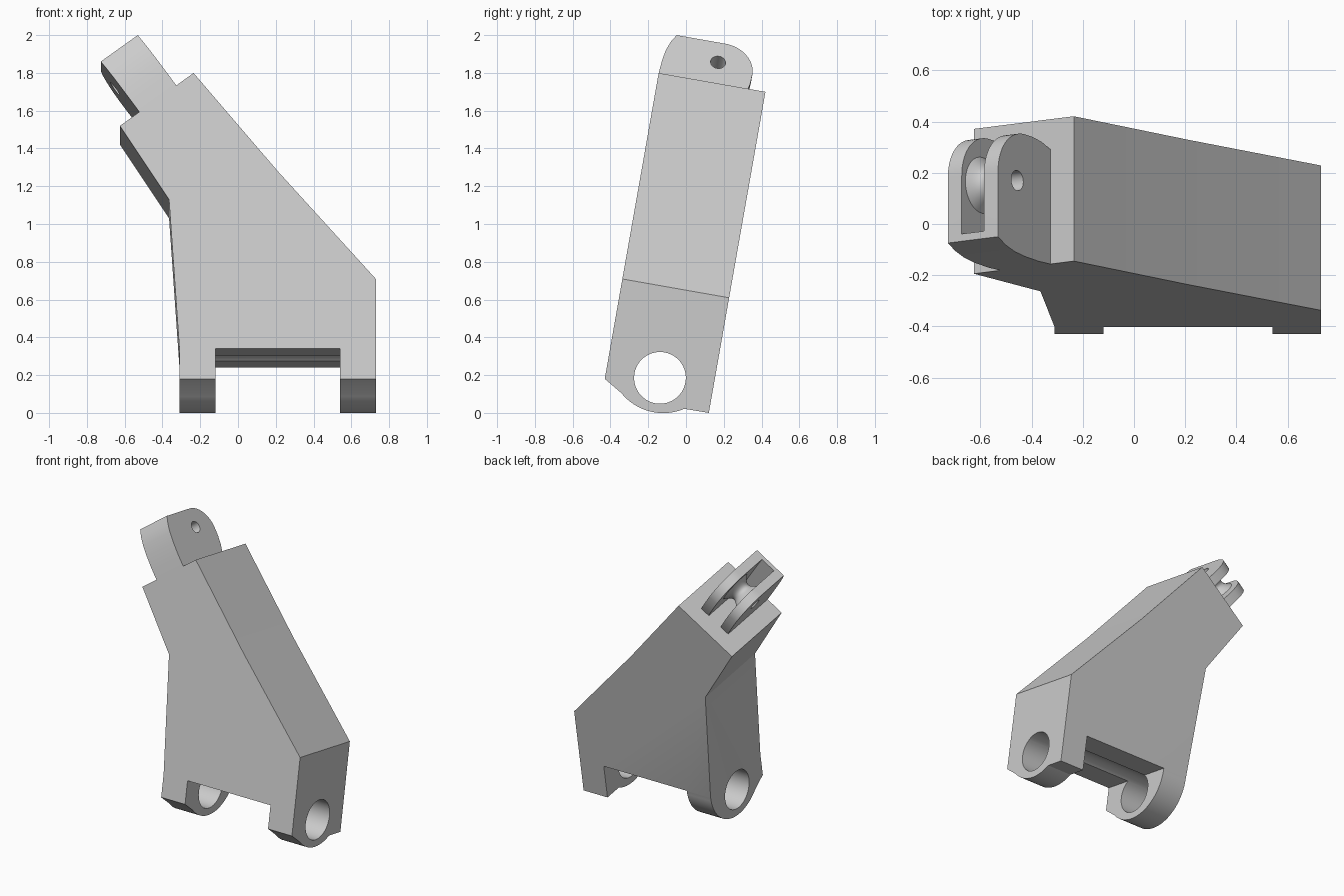
import bpy
import bmesh
from math import sin, cos, pi, radians
from mathutils import Matrix

cube = bpy.data.objects.get("Cube")
if cube:
    bpy.data.objects.remove(cube, do_unlink=True)

# Single material
grey = bpy.data.materials.new("light grey")
grey.use_nodes = True
colour = (0.6, 0.6, 0.6, 1)
grey.diffuse_color = colour
grey.node_tree.nodes["Principled BSDF"].inputs["Base Color"].default_value = colour

# Leaning slab frame, and the fork frame turned to the slanted upper end
TILT = Matrix.Translation((0, -0.462, 0)) @ Matrix.Rotation(radians(-10), 4, "X")
FORK = TILT @ Matrix.Translation((-0.325, 0, 1.758)) @ Matrix.Rotation(radians(-36), 4, "Y")
THICK = 0.574


def arc(cx, cy, r, a0, a1, n):
    angles = [radians(a0 + (a1 - a0) * i / n) for i in range(n + 1)]
    return [(cx + r * cos(a), cy + r * sin(a)) for a in angles]


def loft(name, rings, frame):
    """Closed solid through a list of equal-length rings."""
    bm = bmesh.new()
    loops = [[bm.verts.new(p) for p in ring] for ring in rings]
    n = len(loops[0])
    for a, b in zip(loops, loops[1:]):
        for i in range(n):
            j = (i + 1) % n
            bm.faces.new((a[i], a[j], b[j], b[i]))
    bm.faces.new(loops[0][::-1])
    bm.faces.new(loops[-1])
    bmesh.ops.recalc_face_normals(bm, faces=bm.faces)
    bm.transform(frame)
    mesh = bpy.data.meshes.new(name)
    bm.to_mesh(mesh)
    bm.free()
    mesh.materials.append(grey)
    obj = bpy.data.objects.new(name, mesh)
    bpy.context.collection.objects.link(obj)
    return obj


def across(name, pts, x0, x1, frame):
    """Side profile extruded sideways."""
    return loft(name, [[(x, a, b) for a, b in pts] for x in (x0, x1)], frame)


def combine(obj, other, operation, keep=False):
    mod = obj.modifiers.new(operation.lower(), "BOOLEAN")
    mod.operation = operation
    mod.solver = "EXACT"
    mod.object = other
    bpy.context.view_layer.objects.active = obj
    bpy.ops.object.modifier_apply(modifier=mod.name)
    if not keep:
        bpy.data.objects.remove(other, do_unlink=True)


# Main slab
outline = [(-0.31, 0.345), (0.73, 0.345), (0.73, 0.72), (0.21, 1.30),
           (-0.235, 1.827), (-0.625, 1.543), (-0.365, 1.147)]
body = loft("main_body", [[(x, v, w) for x, w in outline] for v in (0, THICK)], TILT)

# Hinge feet: one fully rounded at the back, one with a square heel
front = [(0, 0.345), (0, 0.183)]
round_foot = front + arc(0.287, 0.34, 0.286, 229, 360, 28) + [(THICK, 0.345)]
heel_foot = front + arc(0.287, 0.34, 0.286, 229, 303, 16) + [(THICK, 0.101), (THICK, 0.345)]
combine(body, across("round_foot", round_foot, -0.31, -0.12, TILT), "UNION")
combine(body, across("heel_foot", heel_foot, 0.54, 0.73, TILT), "UNION")

# Hinge bore through both feet, grooving the gap between them
bore = arc(0.287, 0.239, 0.137, 0, 352.5, 47)
combine(body, across("hinge_bore", bore, -1, 1, TILT), "DIFFERENCE")

# Upper fork with an open slot at the back and tip
fork_side = ([(0, -0.03), (0, 0.08), (0.006, 0.17), (0.016, 0.24), (0.034, 0.3), (0.059, 0.35)]
             + arc(0.32, 0.18, 0.17, 90, 0, 16)
             + [(0.487, 0.12), (0.476, 0.06), (0.454, 0), (0.45, -0.03)])
fork = across("fork", fork_side, -0.242, 0, FORK)
slot = [(0.088, -0.02), (0.7, -0.02), (0.7, 0.5), (0.088, 0.5)]
combine(fork, across("slot", slot, -0.175, -0.067, FORK), "DIFFERENCE")
combine(body, fork, "UNION")

# Waisted spool between the prongs
steps = 12
rings = []
for k in range(steps + 1):
    t = k / steps
    radius = 0.112 - 0.045 * sin(pi * t)
    rings.append([(-0.176 + 0.11 * t, v, d)
                  for v, d in arc(0.30, 0.215, radius, 0, 350, 35)])
spool = loft("spool", rings, FORK)

# Pin hole through prongs and spool
pin = across("pin_hole", arc(0.30, 0.222, 0.04, 0, 345, 23), -0.4, 0.2, FORK)
combine(spool, pin, "DIFFERENCE", keep=True)
combine(body, pin, "DIFFERENCE")

# Smooth curved surfaces, keep hard edges
bpy.ops.object.select_all(action="DESELECT")
for obj in (body, spool):
    obj.select_set(True)
bpy.context.view_layer.objects.active = body
bpy.ops.object.shade_smooth_by_angle(angle=radians(25))
